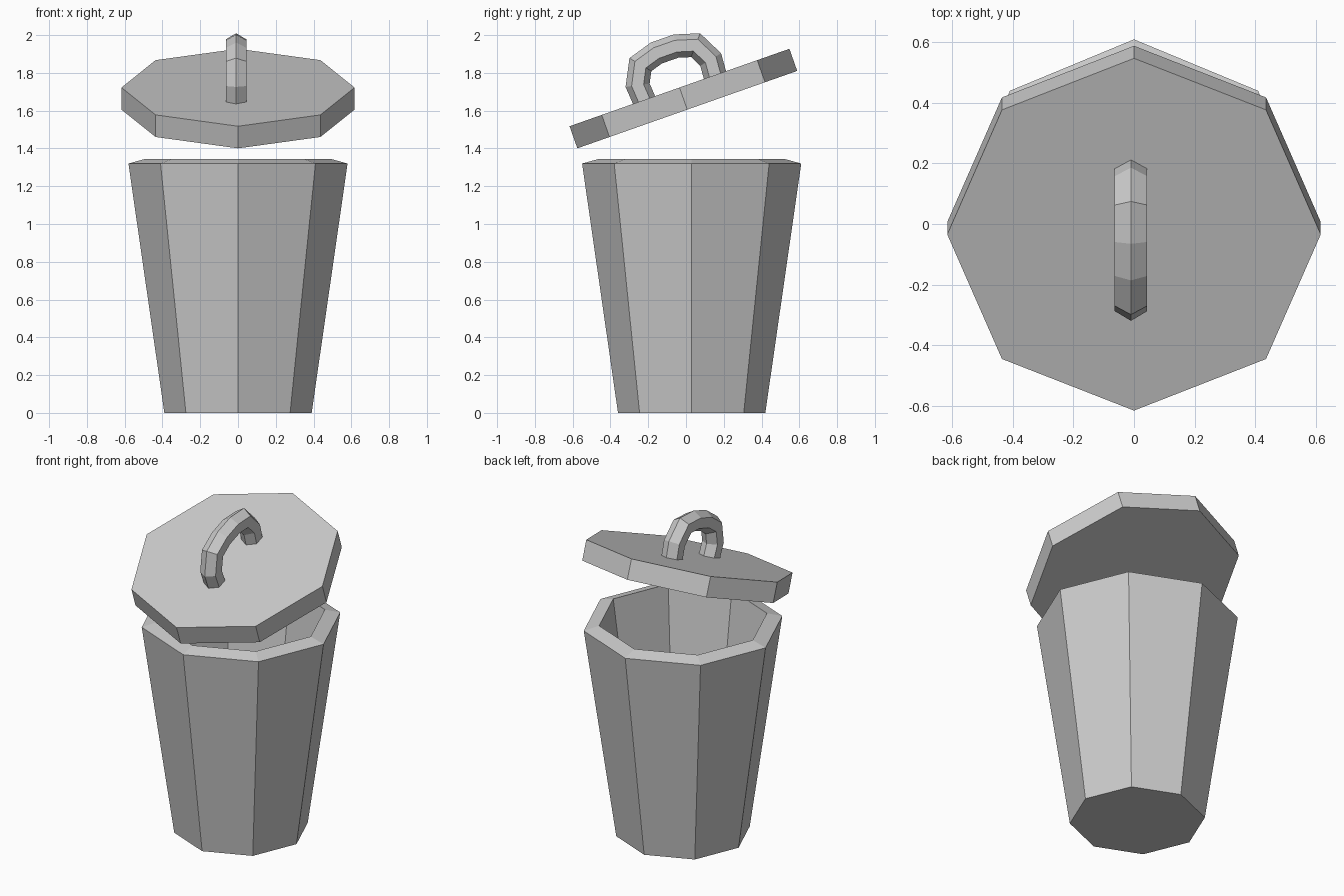
import bpy, bmesh, math
from mathutils import Vector, Matrix

if "Cube" in bpy.data.objects:
    bpy.data.objects.remove(bpy.data.objects["Cube"])


def loft(name, rings):
    """Skin a list of point rings into a closed solid with capped ends."""
    bm = bmesh.new()
    loops = [[bm.verts.new(p) for p in ring] for ring in rings]
    n = len(loops[0])
    for a, b in zip(loops, loops[1:]):
        for i in range(n):
            j = (i + 1) % n
            bm.faces.new((a[i], a[j], b[j], b[i]))
    bm.faces.new(loops[0])
    bm.faces.new(loops[-1])
    bmesh.ops.recalc_face_normals(bm, faces=bm.faces)
    mesh = bpy.data.meshes.new(name)
    bm.to_mesh(mesh)
    bm.free()
    obj = bpy.data.objects.new(name, mesh)
    bpy.context.collection.objects.link(obj)
    return obj


def octagon(r, z):
    return [Vector((r * math.cos(i * math.pi / 4), r * math.sin(i * math.pi / 4), z))
            for i in range(8)]


# Bin: tapered outer wall, sloped rim, inner wall and floor
profile = [(0.39, 0), (0.58, 1.32), (0.49, 1.345), (0.315, 0.09)]
body = loft("bin_body", [octagon(r, z) for r, z in profile])
body.location.y = 0.03

# Lid: flat octagonal slab, tilted up at the back (local z = 0 is its top face)
tilt = Matrix.Translation((0, -0.0345, 1.7225)) @ Matrix.Rotation(math.radians(19.4), 4, 'X')
lid = loft("lid", [octagon(0.617, -0.124), octagon(0.617, 0)])
lid.matrix_world = tilt

# Handle: hexagonal bar swept along a mirrored arch, mitred at each bend
half = [(0.197, -0.03), (0.205, 0.085), (0.155, 0.183), (0.055, 0.213)]
path = [Vector((0, -y, z)) for y, z in half] + [Vector((0, y, z)) for y, z in reversed(half)]
rings = []
for i, p in enumerate(path):
    d_in = (p - path[max(i - 1, 0)]).normalized()
    d_out = (path[min(i + 1, len(path) - 1)] - p).normalized()
    tangent = (d_in + d_out).normalized()
    out = Vector((1, 0, 0)).cross(tangent)
    miter = 1 / max(tangent.dot(d_in), tangent.dot(d_out))
    rings.append([p + Vector((0.062 * math.sin(a), 0, 0)) + out * (0.062 * miter * math.cos(a))
                  for a in (k * math.pi / 3 for k in range(6))])
handle = loft("lid_handle", rings)
handle.matrix_world = Matrix.Translation((-0.01, 0, 0)) @ tilt
